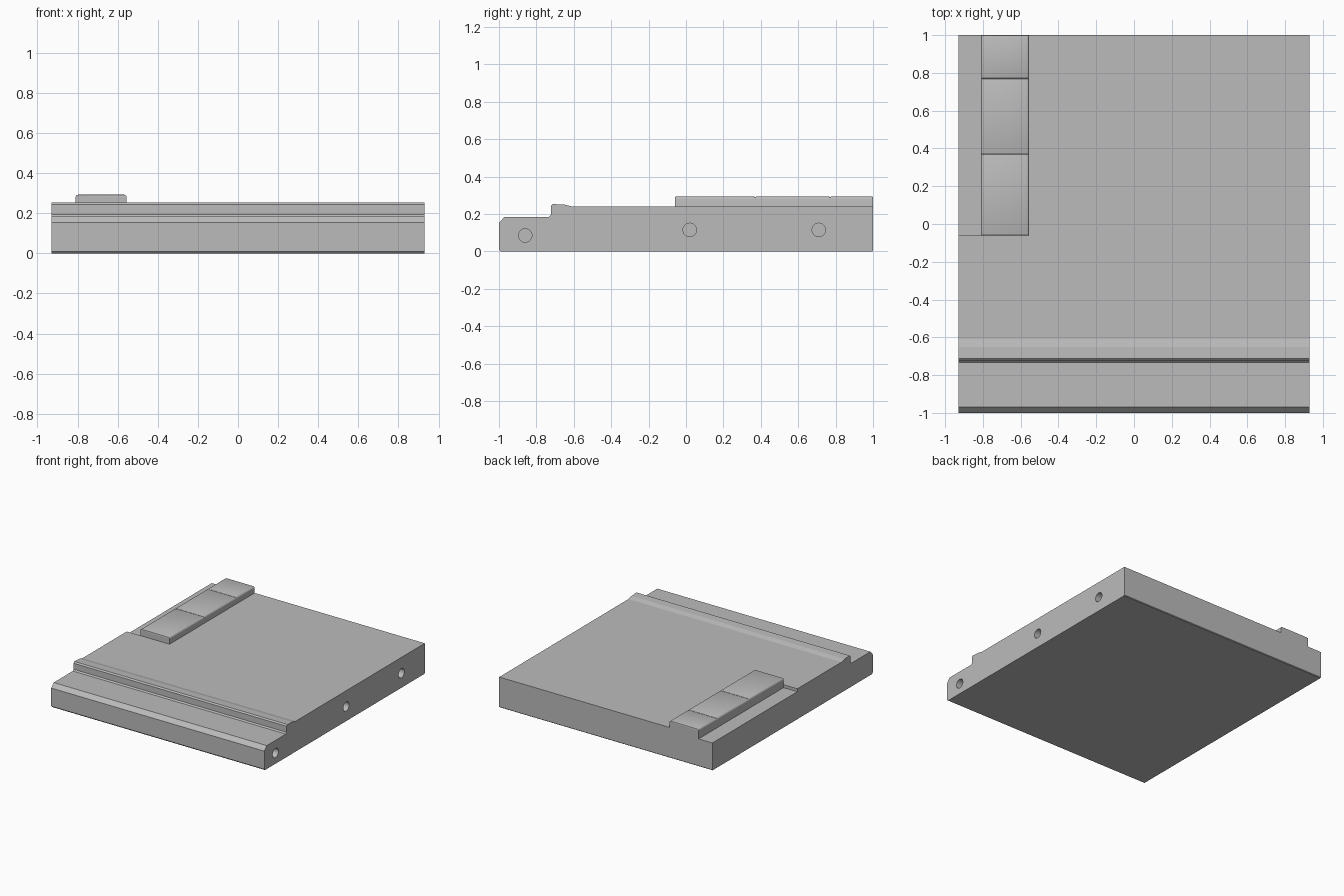
import bpy, bmesh, math
from mathutils import Matrix

cube = bpy.data.objects.get("Cube")
if cube:
    bpy.data.objects.remove(cube, do_unlink=True)

grey = bpy.data.materials.new("plain_grey")
grey.use_nodes = True
grey.diffuse_color = (0.5, 0.5, 0.5, 1)
bsdf = grey.node_tree.nodes["Principled BSDF"]
bsdf.inputs["Base Color"].default_value = (0.5, 0.5, 0.5, 1)
bsdf.inputs["Roughness"].default_value = 0.7

HALF = 0.93


def finish(name, bm):
    bmesh.ops.recalc_face_normals(bm, faces=bm.faces)
    mesh = bpy.data.meshes.new(name)
    bm.to_mesh(mesh)
    bm.free()
    mesh.materials.append(grey)
    obj = bpy.data.objects.new(name, mesh)
    bpy.context.collection.objects.link(obj)
    return obj


def box(name, lo, hi):
    bm = bmesh.new()
    bmesh.ops.create_cube(bm, size=1)
    for v in bm.verts:
        v.co = [(a + b) / 2 + c * (b - a) for a, b, c in zip(lo, hi, v.co)]
    return finish(name, bm)


def cut(target, cutter):
    mod = target.modifiers.new(cutter.name, "BOOLEAN")
    mod.operation = "DIFFERENCE"
    mod.solver = "EXACT"
    mod.object = cutter
    cutter.hide_render = True
    cutter.hide_set(True)


# Slab: side profile (y, z) with front chamfer, step and low ridge
profile = [(-0.99, 0), (0.995, 0), (1, 0.005), (1, 0.24), (-0.61, 0.24),
           (-0.65, 0.25), (-0.712, 0.253), (-0.722, 0.243), (-0.722, 0.195),
           (-0.732, 0.185), (-0.97, 0.185), (-1, 0.153), (-1, 0.01)]
bm = bmesh.new()
face = bm.faces.new([bm.verts.new((-HALF, y, z)) for y, z in profile])
side = bmesh.ops.extrude_face_region(bm, geom=[face])
verts = [g for g in side["geom"] if isinstance(g, bmesh.types.BMVert)]
bmesh.ops.translate(bm, verts=verts, vec=(2 * HALF, 0, 0))
slab = finish("slab", bm)

# Shallow recess along the right edge
cut(slab, box("edge_recess_cutter", (-1, -0.06, 0.217), (-0.7, 1.1, 0.4)))

# Three round holes in the left side
for i, (y, z) in enumerate([(-0.86, 0.085), (0.02, 0.115), (0.71, 0.115)]):
    bm = bmesh.new()
    turn = Matrix.Translation((HALF, y, z)) @ Matrix.Rotation(math.pi / 2, 4, "Y")
    bmesh.ops.create_cone(bm, cap_ends=True, segments=32, radius1=0.036,
                          radius2=0.036, depth=0.16, matrix=turn)
    cut(slab, finish(f"side_hole_cutter_{i + 1}", bm))

# Raised strip made of three softened blocks
seams = [-0.06, 0.37, 0.77, 1.0]
for i, (start, end) in enumerate(zip(seams, seams[1:])):
    block = box(f"raised_block_{i + 1}", (-0.81, start, 0.2), (-0.555, end, 0.293))
    bm = bmesh.new()
    bm.from_mesh(block.data)
    edges = [e for e in bm.edges if all(v.co.z > 0.25 for v in e.verts)]
    # Long edges are rounder than the seams
    for along_y, width in ((True, 0.014), (False, 0.006)):
        chosen = [e for e in edges if e.is_valid and
                  (abs(e.verts[0].co.y - e.verts[1].co.y) > 0.1) == along_y]
        if along_y:
            bmesh.ops.bevel(bm, geom=chosen, offset=width, segments=3,
                            profile=0.5, affect="EDGES")
            edges = [e for e in bm.edges if all(v.co.z > 0.29 for v in e.verts)]
        else:
            bmesh.ops.bevel(bm, geom=chosen, offset=width, segments=2,
                            profile=0.5, affect="EDGES")
    bm.to_mesh(block.data)
    bm.free()
    bpy.ops.object.select_all(action="DESELECT")
    block.select_set(True)
    bpy.context.view_layer.objects.active = block
    bpy.ops.object.shade_smooth_by_angle(angle=math.radians(35))
